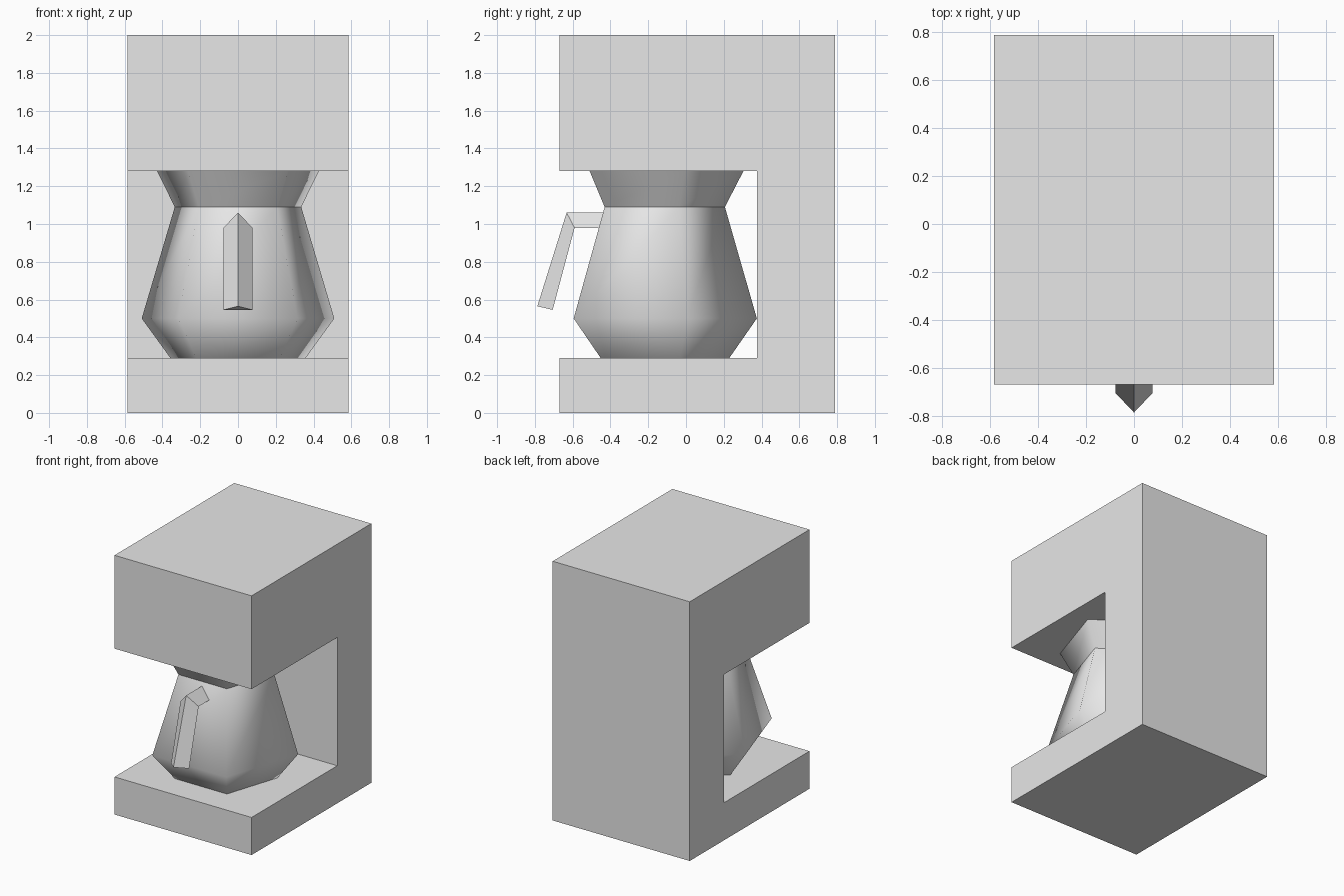
import bpy, bmesh
from math import cos, sin, radians

cube = bpy.data.objects.get("Cube")
if cube:
    bpy.data.objects.remove(cube, do_unlink=True)

grey = bpy.data.materials.new("light_grey")
grey.use_nodes = True
grey.diffuse_color = (0.8, 0.8, 0.8, 1)
grey.node_tree.nodes["Principled BSDF"].inputs["Base Color"].default_value = (0.8, 0.8, 0.8, 1)


def loft(name, sections, smooth=False):
    """Skin a row of equal-length point loops and close both ends."""
    bm = bmesh.new()
    loops = [[bm.verts.new(p) for p in section] for section in sections]
    n = len(loops[0])
    for a, b in zip(loops, loops[1:]):
        for i in range(n):
            j = (i + 1) % n
            bm.faces.new((a[i], a[j], b[j], b[i]))
    bm.faces.new(loops[0])
    bm.faces.new(loops[-1])
    bmesh.ops.recalc_face_normals(bm, faces=bm.faces)
    for f in bm.faces:
        f.smooth = smooth and len(f.verts) == 4
    mesh = bpy.data.meshes.new(name)
    bm.to_mesh(mesh)
    bm.free()
    mesh.materials.append(grey)
    obj = bpy.data.objects.new(name, mesh)
    bpy.context.collection.objects.link(obj)
    return obj


def pentagon(radius, y, z):
    angles = [radians(90 + 72 * i) for i in range(5)]
    return [(radius * cos(a), y + radius * sin(a), z) for a in angles]


# Housing: C-shaped side profile swept across the width
FRONT, BACK, WALL = -0.67, 0.79, 0.375
BASE, HEAD, TOP = 0.29, 1.28, 2.0
profile = [(FRONT, 0), (BACK, 0), (BACK, TOP), (FRONT, TOP),
           (FRONT, HEAD), (WALL, HEAD), (WALL, BASE), (FRONT, BASE)]
loft("machine_housing", [[(x, y, z) for y, z in profile] for x in (-0.585, 0.585)])

# Carafe: five-sided jug with a smooth-shaded belly
loft("carafe_body", [pentagon(0.376, -0.147, BASE),
                     pentagon(0.536, -0.161, 0.5),
                     pentagon(0.352, -0.146, 1.09)], smooth=True)

# Flared rim reaching up to the underside of the head
loft("carafe_rim", [pentagon(0.352, -0.146, 1.09),
                    pentagon(0.45, -0.146, HEAD)], smooth=True)

# Handle: triangular bar with its ridge facing outward
outer = [(-0.42, 1.06), (-0.632, 1.06), (-0.787, 0.565)]
inner = [(-0.42, 0.98), (-0.59, 0.98), (-0.706, 0.545)]
loft("carafe_handle", [[(0, *o), (0.077, *i), (-0.077, *i)]
                       for o, i in zip(outer, inner)])
